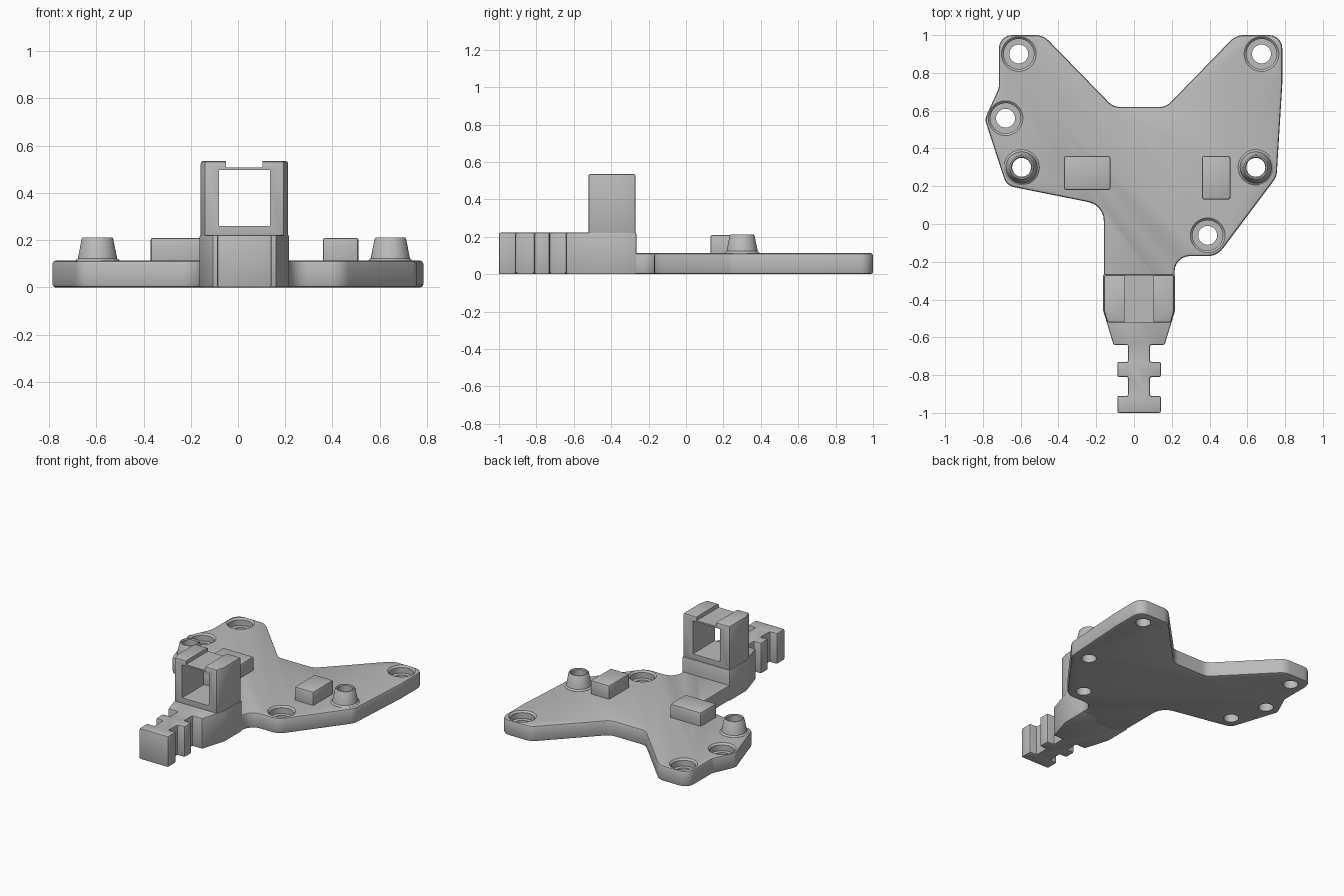
import bpy, bmesh, math
from mathutils import Vector

if "Cube" in bpy.data.objects:
    bpy.data.objects.remove(bpy.data.objects["Cube"], do_unlink=True)

grey = bpy.data.materials.new("plain grey")
grey.use_nodes = True
grey.diffuse_color = (0.5, 0.5, 0.5, 1)
grey.node_tree.nodes["Principled BSDF"].inputs["Base Color"].default_value = grey.diffuse_color


def finish(name, bm):
    bmesh.ops.recalc_face_normals(bm, faces=bm.faces)
    mesh = bpy.data.meshes.new(name)
    bm.to_mesh(mesh)
    bm.free()
    mesh.materials.append(grey)
    obj = bpy.data.objects.new(name, mesh)
    bpy.context.collection.objects.link(obj)
    return obj


def rounded(points, steps=6):
    """Replace each (x, y, radius) corner with an arc."""
    out = []
    for i, (x, y, r) in enumerate(points):
        p = Vector((x, y))
        if not r:
            out.append(p)
            continue
        a = (Vector(points[i - 1][:2]) - p).normalized()
        b = (Vector(points[(i + 1) % len(points)][:2]) - p).normalized()
        half = a.angle(b) / 2
        centre = p + (a + b).normalized() * (r / math.sin(half))
        t = r / math.tan(half)
        start, end = p + a * t - centre, p + b * t - centre
        turn = start.angle_signed(end)
        for k in range(steps + 1):
            ang = -turn * k / steps
            c, s = math.cos(ang), math.sin(ang)
            out.append(centre + Vector((start.x * c - start.y * s, start.x * s + start.y * c)))
    return out


def prism(name, outline, z0, z1, bevel=0.01):
    bm = bmesh.new()
    face = bm.faces.new([bm.verts.new((p[0], p[1], z0)) for p in outline])
    top = bmesh.ops.extrude_face_region(bm, geom=[face])["geom"]
    bmesh.ops.translate(bm, vec=(0, 0, z1 - z0),
                        verts=[v for v in top if isinstance(v, bmesh.types.BMVert)])
    obj = finish(name, bm)
    if bevel:
        mod = obj.modifiers.new("soft edges", "BEVEL")
        mod.width, mod.segments = bevel, 2
        mod.limit_method, mod.angle_limit = "ANGLE", math.radians(40)
        mod.use_clamp_overlap = False
    return obj


def box(name, x0, x1, y0, y1, z0, z1, bevel=0.01):
    return prism(name, [(x0, y0), (x1, y0), (x1, y1), (x0, y1)], z0, z1, bevel)


def lathe(name, x, y, profile, closed=False, sides=40):
    """Turn (radius, z) pairs about a vertical axis; open profiles get capped."""
    bm = bmesh.new()
    rings = [[bm.verts.new((x + r * math.cos(math.tau * k / sides),
                            y + r * math.sin(math.tau * k / sides), z))
              for k in range(sides)] for r, z in profile]
    pairs = list(zip(rings, rings[1:])) + ([(rings[-1], rings[0])] if closed else [])
    for a, b in pairs:
        for k in range(sides):
            n = (k + 1) % sides
            bm.faces.new((a[k], a[n], b[n], b[k]))
    if not closed:
        bm.faces.new(rings[0])
        bm.faces.new(rings[-1])
    return finish(name, bm)


def cut(obj, cutter):
    mod = obj.modifiers.new("cut", "BOOLEAN")
    mod.operation, mod.solver, mod.object = "DIFFERENCE", "EXACT", cutter
    cutter.hide_render = True
    cutters.append(cutter)


cutters, parts = [], []
TOP = 0.113

# Base plate with rounded lobes
plate = prism("base_plate", rounded([
    (-0.715, 1.0, 0.07), (-0.48, 1.0, 0.1), (-0.11, 0.62, 0.08), (0.17, 0.62, 0.08),
    (0.54, 1.0, 0.1), (0.785, 1.0, 0.07), (0.785, 0.74, 0.1), (0.755, 0.25, 0.09),
    (0.44, -0.17, 0.1), (0.215, -0.17, 0.08), (0.215, -0.28, 0), (0.15, -0.34, 0),
    (-0.1, -0.34, 0), (-0.16, -0.28, 0), (-0.16, 0.1, 0.1), (-0.675, 0.203, 0.07),
    (-0.79, 0.555, 0.06), (-0.715, 0.72, 0.08)]), 0, TOP, 0.013)
parts.append(plate)

# Recessed screw holes
for x, y in ((-0.61, 0.9), (0.675, 0.9), (-0.68, 0.56), (0.39, -0.06)):
    cut(plate, lathe("screw_hole_cutter", x, y, [
        (0.05, -0.05), (0.05, 0.06), (0.08, 0.06), (0.08, TOP - 0.012),
        (0.092, TOP), (0.092, TOP + 0.05)]))

# Hollow tapered posts
for side, x in (("right", -0.595), ("left", 0.645)):
    cut(plate, lathe("post_hole_cutter", x, 0.3, [(0.05, -0.05), (0.05, 0.3)]))
    parts.append(lathe(side + "_post", x, 0.3, [
        (0.05, TOP - 0.02), (0.094, TOP - 0.02), (0.094, TOP + 0.001), (0.083, TOP + 0.01),
        (0.067, 0.205), (0.062, 0.212), (0.055, 0.212), (0.05, 0.205)], closed=True))

# Locating blocks
parts.append(box("right_block", -0.37, -0.125, 0.18, 0.36, TOP - 0.03, 0.21))
parts.append(box("left_block", 0.36, 0.51, 0.13, 0.36, TOP - 0.03, 0.21))

# Raised neck with a notched tail, mirrored about its own centre line
MID = 0.027


def mirrored(half):
    return [(MID + w, y) for w, y in half] + [(MID - w, y) for w, y in reversed(half)]


parts.append(prism("notched_neck", mirrored([
    (0.19, -0.265), (0.19, -0.46), (0.135, -0.64), (0.058, -0.64), (0.058, -0.73),
    (0.115, -0.73), (0.115, -0.81), (0.058, -0.81), (0.058, -0.91), (0.115, -0.91),
    (0.115, -1.0)]), 0, 0.222, 0.008))

# Cable tower with a through window and a top channel
tower = prism("window_tower", mirrored([(0.185, -0.27), (0.185, -0.46), (0.168, -0.522)]),
              0.2, 0.535)
cut(tower, box("window_cutter", MID - 0.108, MID + 0.108, -0.7, 0, 0.26, 0.497, 0))
cut(tower, box("channel_cutter", MID - 0.077, MID + 0.077, -0.7, 0, 0.508, 0.7, 0))
parts.append(tower)

# Bake the modifiers, drop the cutters, shade
bpy.context.view_layer.update()
graph = bpy.context.evaluated_depsgraph_get()
baked = [(o, bpy.data.meshes.new_from_object(o.evaluated_get(graph))) for o in parts]
for obj, mesh in baked:
    obj.modifiers.clear()
    obj.data = mesh
for c in cutters:
    bpy.data.objects.remove(c, do_unlink=True)
for obj in parts:
    bpy.ops.object.select_all(action="DESELECT")
    obj.select_set(True)
    bpy.context.view_layer.objects.active = obj
    bpy.ops.object.shade_smooth_by_angle(angle=math.radians(30))
